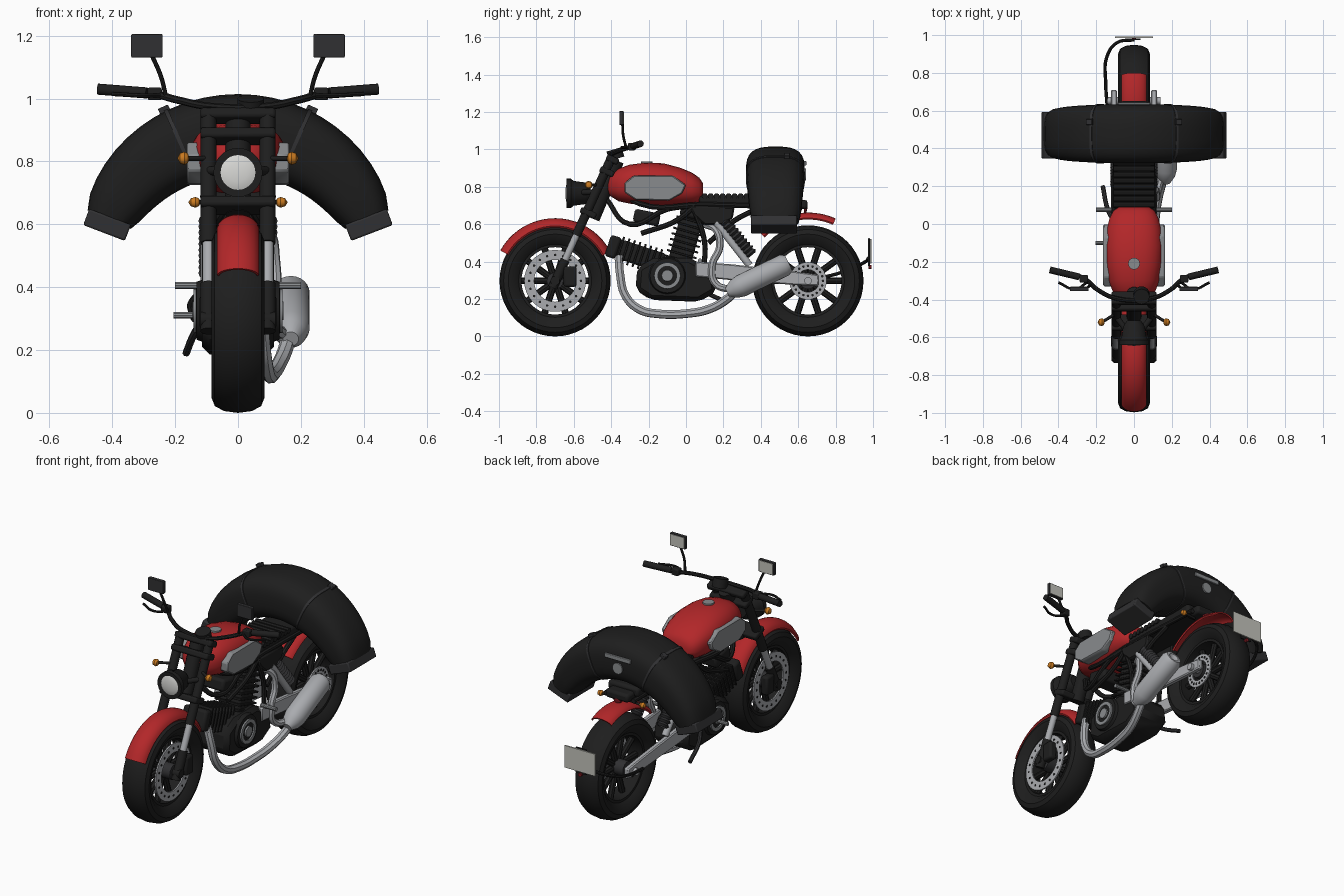
import bpy, bmesh, math
from mathutils import Vector, Matrix

if "Cube" in bpy.data.objects:
    bpy.data.objects.remove(bpy.data.objects["Cube"])

def material(name, *rgb):
    mat = bpy.data.materials.new(name)
    mat.use_nodes = True
    mat.diffuse_color = (*rgb, 1)
    mat.node_tree.nodes["Principled BSDF"].inputs["Base Color"].default_value = (*rgb, 1)
    return mat

black = material("black", .013, .013, .013)
charcoal = material("charcoal", .03, .03, .032)
red = material("red", .45, .02, .022)
steel = material("steel", .4, .41, .43)
grey = material("grey", .25, .26, .27)
glass = material("lens white", .7, .7, .68)
ivory = material("plate ivory", .55, .55, .5)
orange = material("orange", .6, .2, .015)
dark_red = material("dark red", .2, .01, .015)
parts = []

def add_mesh(name, mesh, colour, bevel=0):
    obj = bpy.data.objects.new(name, mesh)
    bpy.context.collection.objects.link(obj)
    mesh.materials.clear()
    mesh.materials.append(colour)
    if bevel:
        mod = obj.modifiers.new("soft edges", "BEVEL")
        mod.width, mod.segments = bevel, 2
    parts.append(obj)
    return obj

def finish(name, bm, colour, bevel=0):
    bmesh.ops.recalc_face_normals(bm, faces=bm.faces)
    mesh = bpy.data.meshes.new(name)
    bm.to_mesh(mesh)
    bm.free()
    return add_mesh(name, mesh, colour, bevel)

def box(name, centre, size, colour, axis="X", angle=0, bevel=.006):
    bm = bmesh.new()
    place = Matrix.Translation(centre) @ Matrix.Rotation(angle, 4, axis) @ Matrix.Diagonal((*size, 1))
    bmesh.ops.create_cube(bm, size=1, matrix=place)
    return finish(name, bm, colour, bevel)

def lathe(name, profile, origin, direction, colour, steps=20, stretch=(1, 1, 1)):
    """Spin (distance, radius) pairs around a direction."""
    bm = bmesh.new()
    verts = [bm.verts.new((r, 0, d)) for d, r in profile]
    edges = [bm.edges.new(pair) for pair in zip(verts, verts[1:])]
    bmesh.ops.spin(bm, geom=verts + edges, cent=(0, 0, 0), axis=(0, 0, 1), angle=math.tau, steps=steps)
    bmesh.ops.remove_doubles(bm, verts=bm.verts, dist=.0001)
    turn = Vector(direction).to_track_quat("Z", "Y").to_matrix().to_4x4()
    bm.transform(Matrix.Translation(origin) @ turn @ Matrix.Diagonal((*stretch, 1)))
    return finish(name, bm, colour)

def rod(name, a, b, r, colour, steps=14, end_r=None):
    span = Vector(b) - Vector(a)
    size = span.length
    return lathe(name, [(0, 0), (0, r), (size, end_r or r), (size, 0)], a, span, colour, steps)

def tube(name, points, r, colour):
    curve = bpy.data.curves.new(name, "CURVE")
    curve.dimensions, curve.resolution_u = "3D", 6
    curve.bevel_depth, curve.bevel_resolution, curve.use_fill_caps = r, 2, True
    spline = curve.splines.new("BEZIER")
    spline.bezier_points.add(len(points) - 1)
    for knot, co in zip(spline.bezier_points, points):
        knot.co = co
        knot.handle_left_type = knot.handle_right_type = "AUTO"
    guide = bpy.data.objects.new(name + "_path", curve)
    bpy.context.collection.objects.link(guide)
    graph = bpy.context.evaluated_depsgraph_get()
    mesh = bpy.data.meshes.new_from_object(guide.evaluated_get(graph))
    bpy.data.objects.remove(guide)
    return add_mesh(name, mesh, colour)

def loft(name, rings, colour):
    """Skin a row of closed rings and cap both ends."""
    bm = bmesh.new()
    rows = [[bm.verts.new(p) for p in ring] for ring in rings]
    for one, two in zip(rows, rows[1:]):
        for i in range(len(one)):
            bm.faces.new((one[i - 1], one[i], two[i], two[i - 1]))
    bm.faces.new(rows[0])
    bm.faces.new(rows[-1])
    return finish(name, bm, colour)

def prism(name, outline, x0, x1, colour, bevel=.008):
    obj = loft(name, [[(x, y, z) for y, z in outline] for x in (x0, x1)], colour)
    obj.modifiers.new("soft edges", "BEVEL").width = bevel
    return obj

def squircle(power, count=28):
    turns = [math.tau * (i + .5) / count for i in range(count)]
    soft = lambda value: math.copysign(abs(value) ** (2 / power), value)
    return [(soft(math.cos(t)), soft(math.sin(t))) for t in turns]

AXLE = .297
SIDES = (("right", -1), ("left", 1))

# Wheels: tyre, rim, spokes, hub and brake discs
def wheel(label, y, inner, outer, disc_sides):
    centre, axis = Vector((0, y, AXLE)), (1, 0, 0)
    half = [(.05, .195), (.075, .222), (.084, .25), (.074, .275), (.045, .291), (0, .297)]
    ring = half + [(-d, r) for d, r in reversed(half[:-1])] + half[:1]
    lathe(label + "_tyre", ring, centre, axis, black, 48)
    lathe(label + "_rim", [(-.05, .18), (-.05, .21), (.05, .21), (.05, .18), (-.05, .18)], centre, axis, black, 40)
    rod(label + "_hub", centre - Vector((.075, 0, 0)), centre + Vector((.075, 0, 0)), .045, charcoal)
    for i in range(10):
        aim = Vector((0, math.cos(math.tau * i / 10), math.sin(math.tau * i / 10)))
        rod(label + "_spoke", centre + aim * .03, centre + aim * .19, .018, black, 8)
    for s in disc_sides:
        side = centre + Vector((s * .064, 0, 0))
        lathe(label + "_brake_disc", [(-.004, inner), (-.004, outer), (.004, outer), (.004, inner), (-.004, inner)],
              side, axis, steel, 36)
        for i in range(20):
            t, r = math.tau * i / 20, (inner + outer) / 2
            spot = side + Vector((s * .003, r * math.cos(t), r * math.sin(t)))
            rod(label + "_disc_hole", spot, spot + Vector((s * .003, 0, 0)), .007, black, 8)

wheel("front", -.7, .112, .165, (-1, 1))
wheel("rear", .652, .06, .1, (1,))
rod("front_axle", (-.12, -.7, AXLE), (.12, -.7, AXLE), .025, black)
rod("rear_axle", (-.14, .652, AXLE), (.14, .652, AXLE), .02, steel)

# Fenders: curved shells around each wheel
def fender(name, y, radius, start, stop, width, depth):
    bend = [math.radians(a) for a in range(-80, 81, 16)]
    shell = [(width * math.sin(a), depth * (math.cos(a) - 1)) for a in bend]
    shell += [(x * .92, d - .008) for x, d in reversed(shell)]
    sweep = [math.radians(start + (stop - start) * i / 20) for i in range(21)]
    loft(name, [[(x, y + (radius + d) * math.cos(t), AXLE + (radius + d) * math.sin(t)) for x, d in shell]
                for t in sweep], red)

fender("front_fender", -.7, .335, 28, 151, .068, .05)
fender("rear_fender", .652, .365, 66, 135, .068, .035)

# Front fork, clamps, brakes and signals
fork_y = lambda z: -.7 + (z - .29) * .453
for label, s in SIDES:
    at = lambda z, x=.094: (s * x, fork_y(z), z)
    rod(label + "_fork_cover", at(.54), at(.96), .025, black)
    rod(label + "_fork_tube", at(.36), at(.56), .019, steel)
    rod(label + "_fork_foot", at(.26), at(.41), .026, black)
    box(label + "_brake_caliper", (s * .1, -.62, .32), (.045, .07, .11), black, bevel=.012)
    rod(label + "_headlight_ear", at(.77, .1), (s * .05, -.55, .77), .015, black)
    rod(label + "_front_signal_stalk", at(.81, .08), (s * .17, -.52, .81), .008, black)
    rod(label + "_rear_signal_stalk", (s * .05, .59, .67), (s * .13, .6, .67), .007, black)
    for name, spot, r in (("front", (s * .155, -.52, .81), .021), ("rear", (s * .12, .6, .67), .017)):
        lathe(f"{label}_{name}_signal", [(0, 0), (.004, r * .7), (.015, r), (.03, r * .75), (.038, 0)],
              spot, (s, 0, 0), orange, 12)
for z, deep in ((.66, .09), (.88, .08), (.945, .07)):
    box("fork_clamp", (0, fork_y(z) + .01, z), (.24, deep, .035), black, angle=-.42, bevel=.01)
rod("steering_head", (0, -.5, .63), (0, -.37, .94), .04, black)

# Headlight
lathe("headlight_bucket", [(0, 0), (0, .035), (.03, .058), (.09, .066), (.105, .078), (.13, .078), (.13, .071), (.12, 0)],
      (0, -.51, .765), (0, -1, 0), black, 28)
lathe("headlight_lens", [(0, .071), (.009, .055), (.014, .03), (.016, 0)], (0, -.629, .765), (0, -1, 0), glass, 28)

# Handlebar, grips, levers and mirrors
tube("handlebar", [(x * s, y, z) for s, row in ((-1, 1), (1, -1)) for x, y, z in
     ((.42, -.25, 1.028), (.27, -.285, 1.015), (.19, -.35, .995), (.09, -.395, .975))[::row]], .012, black)
for label, s in SIDES:
    rod(label + "_grip", (s * .445, -.243, 1.03), (s * .29, -.28, 1.018), .018, black)
    box(label + "_switch_box", (s * .265, -.29, 1.015), (.045, .04, .04), black)
    tube(label + "_lever", [(s * .25, -.31, 1.01), (s * .31, -.345, 1.01), (s * .4, -.31, 1.015)], .007, black)
    tube(label + "_mirror_stem", [(s * .23, -.32, 1.01), (s * .245, -.335, 1.07), (s * .275, -.34, 1.14)], .007, black)
    box(label + "_mirror_housing", (s * .29, -.345, 1.168), (.1, .022, .074), charcoal, bevel=.003)
    box(label + "_mirror_glass", (s * .29, -.333, 1.168), (.09, .004, .065), ivory, bevel=0)
rod("speedometer", (.04, -.37, .95), (.04, -.385, 1.0), .042, black, 20)

# Fuel tank with knee pads and cap
stations = ((-.42, .8, .025, .03), (-.405, .805, .055, .07), (-.36, .81, .088, .112), (-.3, .814, .105, .135),
            (-.22, .816, .113, .148), (-.12, .811, .115, .153), (-.03, .8, .102, .146), (.03, .79, .087, .13),
            (.07, .782, .068, .11), (.09, .775, .045, .08))
loft("fuel_tank", [[(w * c, y, z + h * d) for c, d in squircle(2.4)] for y, z, h, w in stations], red)
pad = [(-.33, .77), (-.33, .82), (-.28, .86), (-.07, .86), (0, .81), (-.02, .765), (-.09, .725), (-.27, .73)]
for label, s in SIDES:
    prism(label + "_knee_pad", pad, s * .1, s * .163, grey, .006)
rod("fuel_cap", (0, -.21, .92), (0, -.21, .936), .031, grey, 20)

# Seat with cross ribs, tail and side covers
box("seat", (0, .33, .725), (.2, .52, .055), black, bevel=.015)
for i in range(8):
    y = .1 + i * .032
    rod("seat_rib", (-.108, y, .75), (.108, y, .75), .016, black, 10)
box("seat_tail", (0, .6, .705), (.15, .1, .05), black, bevel=.015)
lathe("tail_light", [(0, .03), (.012, .026), (.018, 0)], (0, .632, .69), (0, 1, 0), dark_red, 16)
for label, s in SIDES:
    prism(label + "_side_cover", [(.02, .7), (.26, .69), (.25, .63), (.19, .595), (.1, .595), (.04, .65)],
          s * .06, s * .118, black)

# Frame tubes
for label, s in SIDES:
    for bar in ([(0, -.43, .74), (s * .08, -.3, .6), (s * .1, -.1, .68), (s * .1, .05, .7)],
                [(0, -.4, .84), (s * .09, -.25, .71), (s * .1, .1, .705), (s * .09, .62, .69)],
                [(s * .1, -.24, .55), (s * .1, -.05, .62), (s * .1, .05, .7)],
                [(s * .1, .04, .69), (s * .1, .1, .5), (s * .1, .09, .33)],
                [(s * .1, .12, .5), (s * .1, .26, .62), (s * .09, .4, .69)]):
        tube(label + "_frame_tube", bar, .014, black)
box("air_box", (0, -.21, .635), (.2, .14, .07), black, angle=-.2, bevel=.015)

# Engine: crankcase, two finned cylinders and round covers
case = [(-.26, .37), (-.17, .42), (.02, .42), (.15, .35), (.165, .24), (.07, .185), (-.19, .195), (-.27, .25)]
prism("crankcase", case, -.115, .115, black, .025)
def cylinder(label, foot, head, width, count):
    foot, head = Vector((0, *foot)), Vector((0, *head))
    span = head - foot
    tilt = math.atan2(span.z, span.y) - math.pi / 2
    box(label + "_core", (foot + head) / 2, (width * .85, width * .75, span.length), black, angle=tilt, bevel=.015)
    for i in range(count):
        box(label + "_fin", foot + span * (i + 1) / (count + 2), (width, width, .011), black, angle=tilt, bevel=.003)
    box(label + "_head", foot + span * .93, (width * 1.1, width * .85, .06), black, angle=tilt, bevel=.015)
cylinder("front_cylinder", (-.12, .39), (-.41, .485), .14, 8)
cylinder("rear_cylinder", (-.04, .38), (.045, .68), .165, 8)
for label, s in SIDES:
    side = (s * .11, -.1, .325)
    lathe(label + "_engine_cover", [(0, .1), (.022, .092), (.026, 0)], side, (s, 0, 0), black, 28)
    lathe(label + "_cover_ring", [(0, .05), (0, .072), (.032, .07), (.032, .05), (0, .05)], side, (s, 0, 0), grey, 28)
    lathe(label + "_cover_cap", [(0, .034), (.034, .03), (.034, 0)], side, (s, 0, 0), grey, 20)

# Exhaust headers and muffler
tube("front_header", [(.05, -.36, .43), (.07, -.352, .33), (.08, -.325, .22), (.09, -.25, .145), (.1, -.14, .12),
     (.11, 0, .122), (.125, .12, .145), (.15, .22, .2), (.165, .28, .26)], .024, steel)
tube("rear_header", [(.06, .1, .6), (.1, .16, .57), (.115, .18, .48), (.12, .14, .38), (.12, .16, .28), (.15, .27, .25)],
     .02, steel)
lathe("muffler", [(0, 0), (0, .025), (.04, .05), (.08, .06), (.34, .06), (.365, .045), (.365, .03), (.34, 0)],
      (.168, .22, .235), (0, .9, .43), steel, 24)

# Swing arm, shocks and foot pegs
arm = [(.05, .4), (.25, .385), (.6, .345), (.71, .33), (.71, .27), (.58, .275), (.25, .3), (.05, .32)]
for label, s in SIDES:
    prism(label + "_swing_arm", arm, s * .09, s * .122, steel, .006)
    rod(label + "_shock_body", (s * .1, .16, .61), (s * .1, .34, .38), .02, steel)
    coil = [(i * .012, .036 if i % 2 else .024) for i in range(21)]
    lathe(label + "_shock_spring", coil, (s * .09, .2, .62), (0, .6, -.72), charcoal, 14)
    rod(label + "_foot_peg", (s * .1, .075, .405), (s * .2, .075, .405), .012, grey, 10)
rod("shift_peg", (-.1, -.1, .31), (-.205, -.1, .31), .011, grey, 10)
tube("kickstand", [(-.11, .02, .3), (-.14, .08, .25), (-.165, .2, .19)], .012, charcoal)

# Saddle bag arched across the seat
ARC, ARC_Z, END = .446, .439, math.radians(66.8)
def bag_ring(angle, grow=0):
    swell = max(0, math.cos(angle / END * math.pi / 2)) ** .6
    thick, wide = .075 + .055 * swell + grow, .125 + .032 * swell + grow
    return [((ARC + thick * c) * math.sin(angle), .478 + wide * d, ARC_Z + (ARC + thick * c) * math.cos(angle))
            for c, d in squircle(3)]
loft("saddle_bag", [bag_ring(END * (i / 12 - 1)) for i in range(25)], black)
for label, s in SIDES:
    loft(label + "_bag_strap", [bag_ring(s * a, .004) for a in (.4, .425)], charcoal)
    box(label + "_bag_buckle", (s * .235, .54, .965), (.035, .03, .02), charcoal, "Y", s * .42, .003)
    tip = s * (END + .04)
    box(label + "_bag_lip", (ARC * math.sin(tip), .47, ARC_Z + ARC * math.cos(tip)), (.055, .245, .142),
        charcoal, "Y", tip)
box("bag_handle", (0, .637, .925), (.17, .012, .025), grey, bevel=.003)
rod("bag_badge", (0, .63, .865), (0, .641, .865), .032, grey, 20)

# Number plate on its side arm
tube("plate_arm", [(-.14, .6, AXLE), (-.15, .75, .32), (-.145, .88, .36), (-.09, .96, .4), (0, .975, .42)], .009, black)
box("number_plate", (0, .988, .455), (.2, .008, .13), ivory, bevel=0)
box("plate_bracket", (0, .978, .45), (.07, .01, .15), black, bevel=.002)
rod("plate_reflector", (0, .975, .372), (0, .992, .372), .011, dark_red, 12)

# Smooth shading with crisp edges
bpy.ops.object.select_all(action="DESELECT")
for part in parts:
    part.select_set(True)
bpy.context.view_layer.objects.active = parts[0]
bpy.ops.object.shade_smooth_by_angle(angle=math.radians(35))
